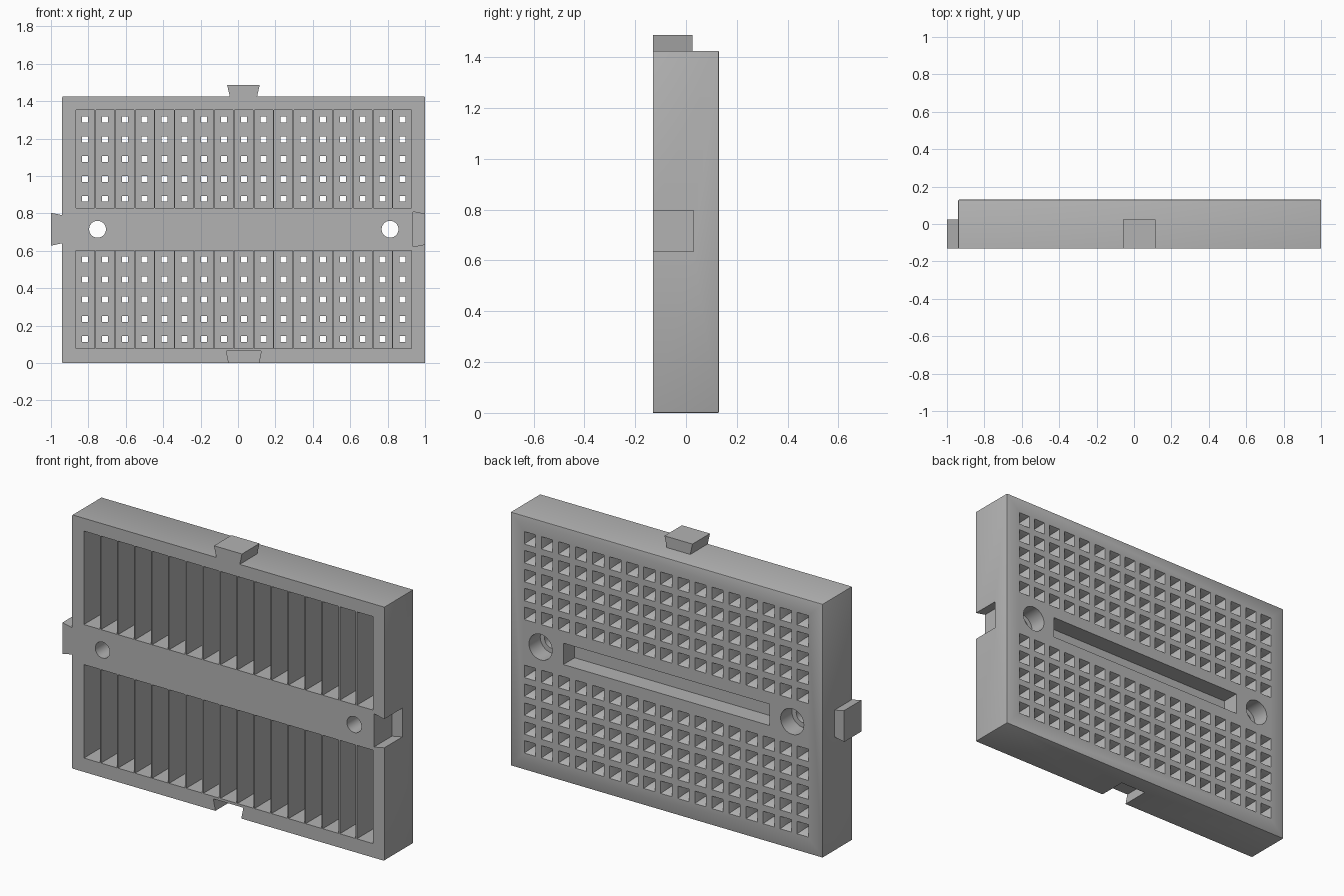
import bpy, bmesh, math

if "Cube" in bpy.data.objects:
    bpy.data.objects.remove(bpy.data.objects["Cube"], do_unlink=True)

FRONT, BACK = -0.13, 0.13
CX, CZ, PITCH = 0.031, 0.7155, 0.106
COLUMNS = [CX + (i - 8) * PITCH for i in range(17)]
BANKS = (CZ - 0.375, CZ + 0.375)

grey = bpy.data.materials.new("plain grey plastic")
grey.use_nodes = True
grey.diffuse_color = (0.45, 0.45, 0.45, 1)
grey.node_tree.nodes["Principled BSDF"].inputs["Base Color"].default_value = (0.45, 0.45, 0.45, 1)


def loft(bm, rings):
    """Closed solid through matching rings of points."""
    loops = [[bm.verts.new(p) for p in ring] for ring in rings]
    n = len(loops[0])
    for a, b in zip(loops, loops[1:]):
        for i in range(n):
            j = (i + 1) % n
            bm.faces.new((a[i], a[j], b[j], b[i]))
    bm.faces.new(loops[0][::-1])
    bm.faces.new(loops[-1])


def rect(x, z, w, h, y):
    return [(x + sx * w / 2, y, z + sz * h / 2)
            for sx, sz in ((-1, -1), (1, -1), (1, 1), (-1, 1))]


def circle(x, z, r, y, n=40):
    return [(x + r * math.cos(math.tau * i / n), y, z + r * math.sin(math.tau * i / n))
            for i in range(n)]


def finish(name, bm):
    bmesh.ops.recalc_face_normals(bm, faces=bm.faces)
    mesh = bpy.data.meshes.new(name)
    bm.to_mesh(mesh)
    bm.free()
    mesh.materials.append(grey)
    obj = bpy.data.objects.new(name, mesh)
    bpy.context.collection.objects.link(obj)
    return obj


def solid(name, shapes):
    bm = bmesh.new()
    for rings in shapes:
        loft(bm, rings)
    return finish(name, bm)


def dovetail(base, tip, length, back, front, place):
    """Trapezoid prism; place maps (across, along) to (x, z)."""
    outline = [(-base / 2, 0), (base / 2, 0), (tip / 2, length), (-tip / 2, length)]
    return [[(place(u, v)[0], y, place(u, v)[1]) for u, v in outline] for y in (front, back)]


def cut(target, cutter):
    cutter.hide_render = True
    mod = target.modifiers.new("cut", "BOOLEAN")
    mod.operation, mod.solver, mod.object = "DIFFERENCE", "EXACT", cutter
    bpy.context.view_layer.objects.active = target
    bpy.ops.object.modifier_apply(modifier=mod.name)
    bpy.data.objects.remove(cutter, do_unlink=True)


# Main board, with tiny bevels everywhere but the open front rim
bm = bmesh.new()
loft(bm, [rect(0.03, 0.7125, 1.94, 1.425, y) for y in (FRONT, BACK)])
edges = [e for e in bm.edges if any(v.co.y > 0 for v in e.verts)]
bmesh.ops.bevel(bm, geom=edges, offset=0.005, segments=2, affect="EDGES", profile=0.5)
board = finish("board_body", bm)

# Long contact slots open to the front
cut(board, solid("slot_cutter", [
    [rect(x, z, 0.099, 0.525, y) for y in (FRONT - 0.05, 0.05)]
    for x in COLUMNS for z in BANKS]))

# Funnel shaped pin holes in the back face
cut(board, solid("pin_hole_cutter", [
    [rect(x, z + k * PITCH, s, s, y)
     for s, y in ((0.032, 0.03), (0.032, 0.088), (0.07, BACK), (0.07, BACK + 0.03))]
    for x in COLUMNS for z in BANKS for k in range(-2, 3)]))

# Centre trench and counterbored screw holes
recesses = [[rect(CX, CZ, 1.28, 0.12, y) for y in (0.03, BACK + 0.05)]]
for x in (CX - 0.782, CX + 0.782):
    recesses.append([circle(x, CZ, r, y) for r, y in
                     ((0.045, FRONT - 0.05), (0.045, 0.03), (0.072, 0.03), (0.072, BACK + 0.05))])
cut(board, solid("recess_cutter", recesses))

# Dovetail notches in the bottom and left edges
grow = 0.0085
cut(board, solid("notch_cutter", [
    dovetail(0.162 - grow, 0.178 + grow, 0.084, 0.03, FRONT - 0.05,
             lambda u, v: (CX + u, v - 0.02)),
    dovetail(0.162 - grow, 0.178 + grow, 0.084, 0.03, FRONT - 0.05,
             lambda u, v: (1.02 - v, CZ + u))]))

# Matching dovetail tabs on the top and right edges
top_tab = solid("top_tab", [dovetail(0.146, 0.174, 0.062, 0.025, FRONT,
                                     lambda u, v: (CX - 0.002 + u, 1.425 + v))])
side_tab = solid("right_tab", [dovetail(0.15, 0.176, 0.06, 0.025, FRONT,
                                        lambda u, v: (-0.94 - v, CZ + u))])

# Smooth only the round walls
bpy.ops.object.select_all(action="DESELECT")
board.select_set(True)
bpy.context.view_layer.objects.active = board
bpy.ops.object.shade_smooth_by_angle(angle=math.radians(25))
